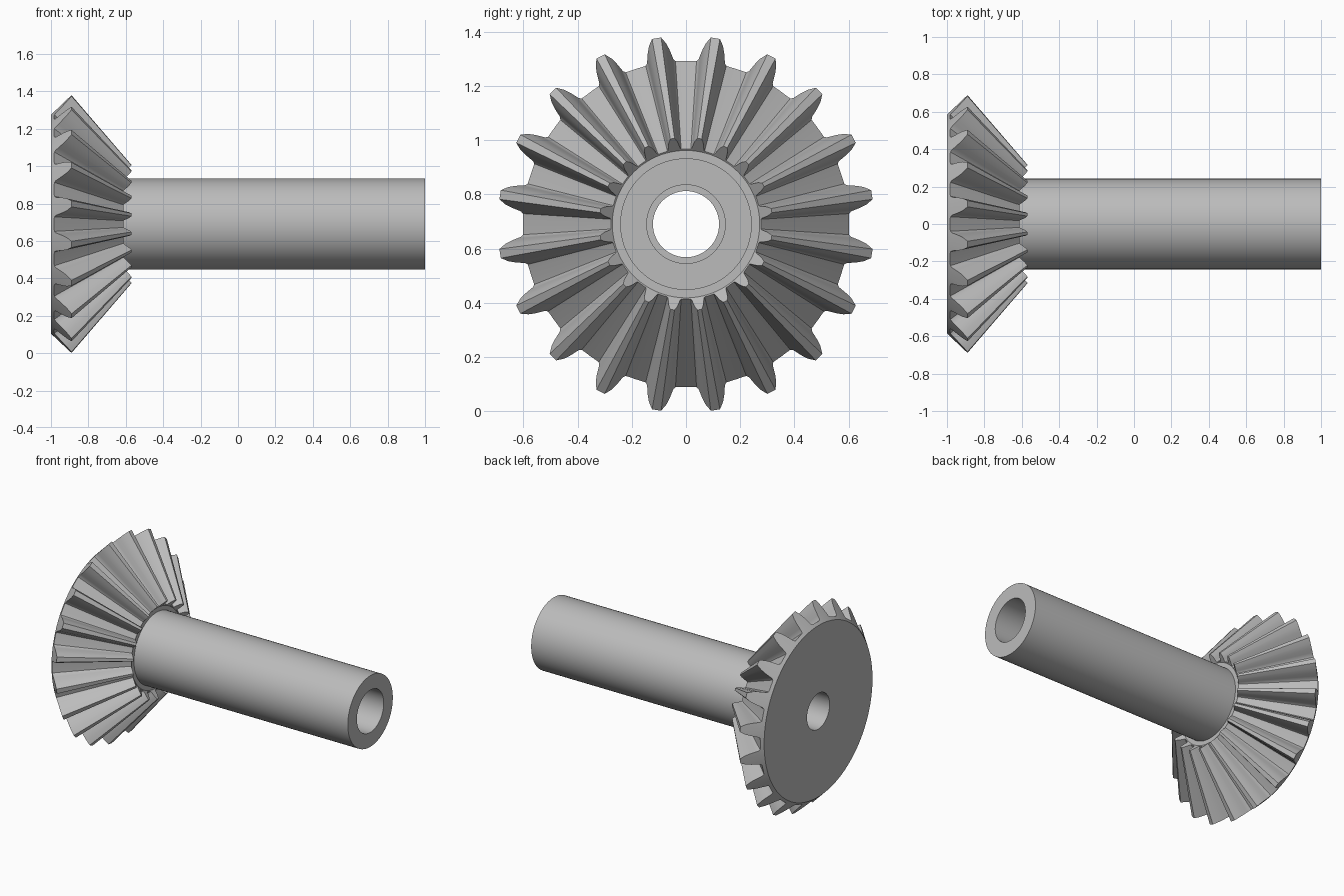
import bpy
import bmesh
import math

cube = bpy.data.objects.get("Cube")
if cube:
    bpy.data.objects.remove(cube, do_unlink=True)

AXIS_Z = 0.69      # height of the shaft axis
TEETH = 20
APEX_X = -0.297    # point where all tooth lines meet
INNER = 0.46       # size of a tooth's small end against its large end

steel = bpy.data.materials.new("Grey steel")
steel.use_nodes = True
grey = (0.5, 0.5, 0.5, 1)
steel.diffuse_color = grey
steel.node_tree.nodes["Principled BSDF"].inputs["Base Color"].default_value = grey

# Half tooth: angle from the tooth centre in degrees, height along the back cone
half = [(9, 0.017), (7, 0.017), (5.3, 0.018), (4.6, 0.026), (4.2, 0.04),
        (3.6, 0.062), (2.8, 0.085), (1.4, 0.11)]
tooth = [(-a, h) for a, h in half] + [(a, h) for a, h in reversed(half[1:])]
pitch = 360 / TEETH
outline = [(math.radians(pitch * (i + 0.5) + a), h)
           for i in range(TEETH) for a, h in tooth]


def circle(x, radius, angles):
    return [(x, radius, a) for a in angles]


def teeth_loop(scale):
    return [(APEX_X + (h - 1 - APEX_X) * scale, (0.585 + h) * scale, a)
            for a, h in outline]


def skin(name, loops, closed):
    """Join rings of (x, radius, angle) points into a turned surface."""
    bm = bmesh.new()
    rings = [[bm.verts.new((x, r * math.sin(a), AXIS_Z + r * math.cos(a)))
              for x, r, a in loop] for loop in loops]
    pairs = list(zip(rings, rings[1:]))
    if closed:
        pairs.append((rings[-1], rings[0]))
    for p, q in pairs:
        for i in range(len(p)):
            j = (i + 1) % len(p)
            bm.faces.new((p[i], p[j], q[j], q[i]))
    bmesh.ops.recalc_face_normals(bm, faces=bm.faces)
    mesh = bpy.data.meshes.new(name)
    bm.to_mesh(mesh)
    bm.free()
    mesh.materials.append(steel)
    obj = bpy.data.objects.new(name, mesh)
    bpy.context.collection.objects.link(obj)
    bpy.ops.object.select_all(action="DESELECT")
    obj.select_set(True)
    bpy.context.view_layer.objects.active = obj
    bpy.ops.object.shade_smooth_by_angle(angle=math.radians(25))
    return obj


# Bevel gear: bore, back disc, toothed cone, front face
angles = [a for a, h in outline]
skin("bevel_gear", [
    circle(-1, 0.122, angles),
    circle(-1, 0.585, angles),
    teeth_loop(1),
    teeth_loop(INNER),
    circle(-0.616, 0.272, angles),
    circle(-0.616, 0.122, angles),
], closed=True)

# Hollow shaft running out of the gear face
turn = [2 * math.pi * i / 72 for i in range(72)]
skin("hollow_shaft", [
    circle(-0.63, 0.243, turn),
    circle(1, 0.243, turn),
    circle(1, 0.145, turn),
    circle(-0.63, 0.145, turn),
], closed=True)
